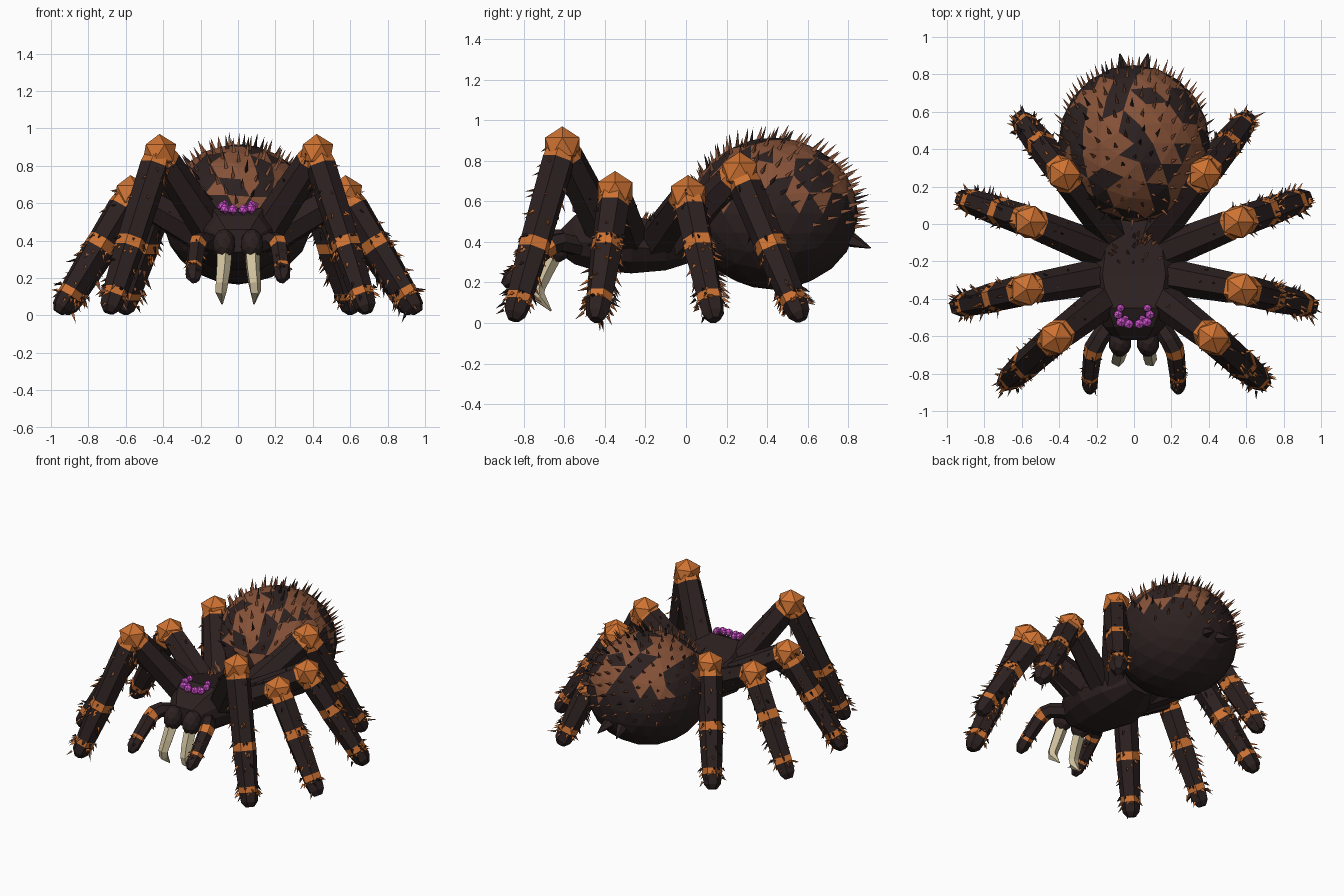
import bpy, bmesh, math, random
from mathutils import Vector, Matrix

random.seed(7)
if "Cube" in bpy.data.objects:
    bpy.data.objects.remove(bpy.data.objects["Cube"])

# Materials, in the slot order shared by every part
COLOURS = {
    "dark_hide": (0.026, 0.015, 0.015),
    "rust_brown": (0.24, 0.085, 0.04),
    "orange": (0.62, 0.17, 0.032),
    "magenta": (0.68, 0.09, 0.66),
    "bone": (0.62, 0.53, 0.34),
}
DARK, BROWN, ORANGE, MAGENTA, BONE = range(5)
materials = []
for label, rgb in COLOURS.items():
    m = bpy.data.materials.new(label)
    m.use_nodes = True
    m.diffuse_color = (*rgb, 1)
    m.node_tree.nodes["Principled BSDF"].inputs["Base Color"].default_value = (*rgb, 1)
    materials.append(m)


def finish(name, bm):
    bmesh.ops.recalc_face_normals(bm, faces=bm.faces)
    mesh = bpy.data.meshes.new(name)
    bm.to_mesh(mesh)
    bm.free()
    for m in materials:
        mesh.materials.append(m)
    bpy.context.collection.objects.link(bpy.data.objects.new(name, mesh))


def loft(bm, rings, mats):
    """Skin a list of point rings; mats gives the colour of each span."""
    loops = [[bm.verts.new(p) for p in ring] for ring in rings]
    for a, b, mat in zip(loops, loops[1:], mats):
        for i in range(len(a)):
            j = (i + 1) % len(a)
            bm.faces.new((a[i], a[j], b[j], b[i])).material_index = mat
    bm.faces.new(loops[0]).material_index = mats[0]
    bm.faces.new(loops[-1]).material_index = mats[-1]


def tube(bm, points, radii, mats, sides=6):
    """Sweep a polygon along a path without twisting it."""
    pts = [Vector(p) for p in points]
    last = (pts[1] - pts[0]).normalized()
    rot = last.to_track_quat('Z', 'Y')
    rings = []
    for k, (p, r) in enumerate(zip(pts, radii)):
        axis = (pts[min(k + 1, len(pts) - 1)] - pts[max(k - 1, 0)]).normalized()
        rot = last.rotation_difference(axis) @ rot
        last = axis
        angles = [math.tau * i / sides for i in range(sides)]
        rings.append([p + rot @ Vector((math.cos(a), math.sin(a), 0)) * r for a in angles])
    loft(bm, rings, mats)


def ball(bm, centre, scale, mat, level=1, rot=None):
    m = Matrix.Translation(centre) @ (rot or Matrix()) @ Matrix.Diagonal((*scale, 1))
    made = bmesh.ops.create_icosphere(bm, subdivisions=level, radius=1, matrix=m)
    for f in {f for v in made["verts"] for f in v.link_faces}:
        f.material_index = mat


def hair(bm, base, direction, length, width, mat):
    """Closed three-sided spike."""
    rot = direction.to_track_quat('Z', 'Y')
    tip = bm.verts.new(base + direction.normalized() * length)
    foot = [bm.verts.new(base + rot @ Vector((math.cos(a), math.sin(a), 0)) * width)
            for a in (0, math.tau / 3, math.tau * 2 / 3)]
    bm.faces.new(foot[::-1]).material_index = mat
    for i in range(3):
        bm.faces.new((foot[i], foot[(i + 1) % 3], tip)).material_index = mat


def hairs_along(bm, a, b, radius, count, length, colours):
    axis = (b - a).normalized()
    side = axis.orthogonal().normalized()
    for _ in range(count):
        out = Matrix.Rotation(random.uniform(0, math.tau), 3, axis) @ side
        base = a.lerp(b, random.random()) + out * radius * 0.88
        hair(bm, base, out + axis * random.uniform(0.4, 1.6),
             length * random.uniform(0.6, 1.2), 0.01, random.choice(colours))


# Abdomen: faceted egg with broken rust patches (x, y, radius) on its upper half
CENTRE, SIZE = Vector((0, 0.43, 0.54)), Vector((0.405, 0.42, 0.375))
PATCHES = [(0.1, 0.77, 0.1), (-0.19, 0.64, 0.1), (0.08, 0.6, 0.11), (0.23, 0.45, 0.12),
           (-0.16, 0.4, 0.13), (0, 0.13, 0.13), (-0.3, 0.2, 0.09), (0.28, 0.22, 0.09),
           (0.03, 0.3, 0.08), (-0.24, 0.75, 0.08)]
bm = bmesh.new()
ball(bm, CENTRE, SIZE, DARK, 3)
bm.normal_update()
for f in bm.faces:
    c = f.calc_center_median()
    inside = any(math.hypot(c.x - x, c.y - y) < r for x, y, r in PATCHES)
    if f.normal.z > 0.15 and random.random() < (0.8 if inside else 0.15):
        f.material_index = BROWN
finish("abdomen", bm)

# Abdomen bristles, evenly spaced in a spiral and swept up and back
bm = bmesh.new()
TOTAL = 300
for i in range(TOTAL):
    z = 1 - 2 * (i + 0.5) / TOTAL
    a, flat = i * 2.39996, math.sqrt(1 - z * z)
    d = Vector((math.cos(a) * flat, math.sin(a) * flat, z))
    if z > 0.12 or (d.y > 0.4 and z > -0.2):
        hair(bm, CENTRE + d * SIZE * 0.97, d + Vector((0, 0.5, 0.25)),
             random.uniform(0.065, 0.095), 0.013, DARK if random.random() < 0.2 else BROWN)
finish("abdomen_bristles", bm)

# Cephalothorax: y, half width, low z, high z of each section
sections = [(-0.62, 0.10, 0.34, 0.46), (-0.55, 0.165, 0.29, 0.53), (-0.45, 0.215, 0.26, 0.575),
            (-0.27, 0.26, 0.245, 0.53), (-0.10, 0.225, 0.26, 0.49), (0.06, 0.12, 0.31, 0.46)]
half = [(0.65, 1), (0.95, 0.7), (1, 0.45), (0.85, 0.2), (0.45, 0)]
outline = half + [(-u, v) for u, v in reversed(half)]
bm = bmesh.new()
loft(bm, [[(w * u, y, lo + (hi - lo) * v) for u, v in outline] for y, w, lo, hi in sections],
     [DARK] * 5)
finish("cephalothorax", bm)

# Tuft at the back of the carapace
bm = bmesh.new()
for _ in range(24):
    x, y = random.uniform(-0.13, 0.13), random.uniform(-0.22, -0.04)
    hair(bm, Vector((x, y, 0.49)), Vector((x * 3, 0.25, 0.6)), 0.07, 0.012, BROWN)
finish("carapace_tuft", bm)

# Legs: hip, knee, foot, on both sides
LEGS = {
    "front": ((0.12, -0.38, 0.41), (0.42, -0.61, 0.87), (0.685, -0.845, 0.04)),
    "mid_front": ((0.13, -0.27, 0.39), (0.575, -0.35, 0.65), (0.945, -0.44, 0.04)),
    "mid_rear": ((0.13, -0.16, 0.39), (0.555, 0.01, 0.63), (0.915, 0.135, 0.04)),
    "rear": ((0.11, -0.06, 0.40), (0.375, 0.265, 0.745), (0.605, 0.56, 0.04)),
}
SPAN_COLOURS = [ORANGE, DARK, ORANGE, DARK, ORANGE, DARK, DARK]


def build_leg(name, hip, knee, foot):
    bm = bmesh.new()
    tube(bm, [hip, hip.lerp(knee, 0.88), knee], [0.098, 0.082, 0.07], [DARK, ORANGE])
    # shin, banded at fixed heights
    heights = [knee.z, knee.z - 0.07, 0.41, 0.36, 0.14, 0.105, 0.045, 0.015]
    radii = [0.07, 0.083, 0.078, 0.08, 0.067, 0.066, 0.056, 0.03]
    pts = [knee.lerp(foot, (knee.z - h) / (knee.z - foot.z)) for h in heights]
    tube(bm, pts, radii, SPAN_COLOURS)
    ball(bm, knee, (0.1, 0.1, 0.1), ORANGE)
    finish(name, bm)
    bm = bmesh.new()
    hairs_along(bm, hip.lerp(knee, 0.3), knee, 0.078, 14, 0.03, (DARK, BROWN, ORANGE))
    hairs_along(bm, knee, foot, 0.075, 40, 0.055, (DARK, BROWN, BROWN, ORANGE))
    # ragged fringes under the bands and dark hairs across them
    for p in (pts[3], pts[5]):
        hairs_along(bm, p, p.lerp(foot, 0.1), 0.075, 9, 0.04, (ORANGE,))
    for p in (pts[2], pts[4]):
        hairs_along(bm, p, p.lerp(foot, 0.05), 0.08, 6, 0.04, (DARK,))
    finish(name + "_hairs", bm)


for s, side in ((1, "left"), (-1, "right")):
    mirror = Vector((s, 1, 1))
    for label, joints in LEGS.items():
        build_leg(f"{side}_{label}_leg", *(Vector(j) * mirror for j in joints))

    # Pedipalp: short feeler with slim orange bands
    joints = [(0.11, -0.50, 0.37), (0.19, -0.62, 0.40), (0.215, -0.665, 0.385), (0.223, -0.70, 0.36),
              (0.235, -0.81, 0.265), (0.236, -0.825, 0.25), (0.237, -0.87, 0.21), (0.237, -0.90, 0.185)]
    pts = [Vector(j) * mirror for j in joints]
    bm = bmesh.new()
    tube(bm, pts, [0.05, 0.05, 0.053, 0.05, 0.045, 0.045, 0.043, 0.02],
         [DARK, DARK, ORANGE, DARK, ORANGE, DARK, DARK])
    finish(f"{side}_pedipalp", bm)
    bm = bmesh.new()
    hairs_along(bm, pts[2], pts[6], 0.045, 18, 0.035, (DARK, BROWN, ORANGE))
    finish(f"{side}_pedipalp_hairs", bm)

    # Jaw and curved fang
    bm = bmesh.new()
    ball(bm, Vector((0.075 * s, -0.635, 0.38)), (0.062, 0.075, 0.085), DARK, 2,
         Matrix.Rotation(-0.35, 4, 'X'))
    finish(f"{side}_jaw", bm)
    bm = bmesh.new()
    fang = [(0.075, -0.66, 0.32), (0.08, -0.70, 0.24), (0.088, -0.73, 0.17),
            (0.092, -0.725, 0.13), (0.085, -0.665, 0.06)]
    tube(bm, [Vector(p) * mirror for p in fang], [0.042, 0.039, 0.035, 0.032, 0.004], [BONE] * 4, 5)
    finish(f"{side}_fang", bm)

    # Eyes ringing each side of the brow
    bm = bmesh.new()
    for x, y, z, r in ((0.028, -0.535, 0.565, 0.029), (0.07, -0.525, 0.57, 0.029),
                       (0.085, -0.485, 0.583, 0.027), (0.072, -0.45, 0.593, 0.024),
                       (0.045, -0.505, 0.57, 0.02)):
        ball(bm, Vector((x * s, y, z)), (r, r, r), MAGENTA)
    finish(f"{side}_eyes", bm)

    # Spinneret
    bm = bmesh.new()
    tube(bm, [(0.04 * s, 0.77, 0.43), (0.06 * s, 0.84, 0.40), (0.075 * s, 0.91, 0.37)],
         [0.05, 0.03, 0.004], [DARK] * 2, 5)
    finish(f"{side}_spinneret", bm)
